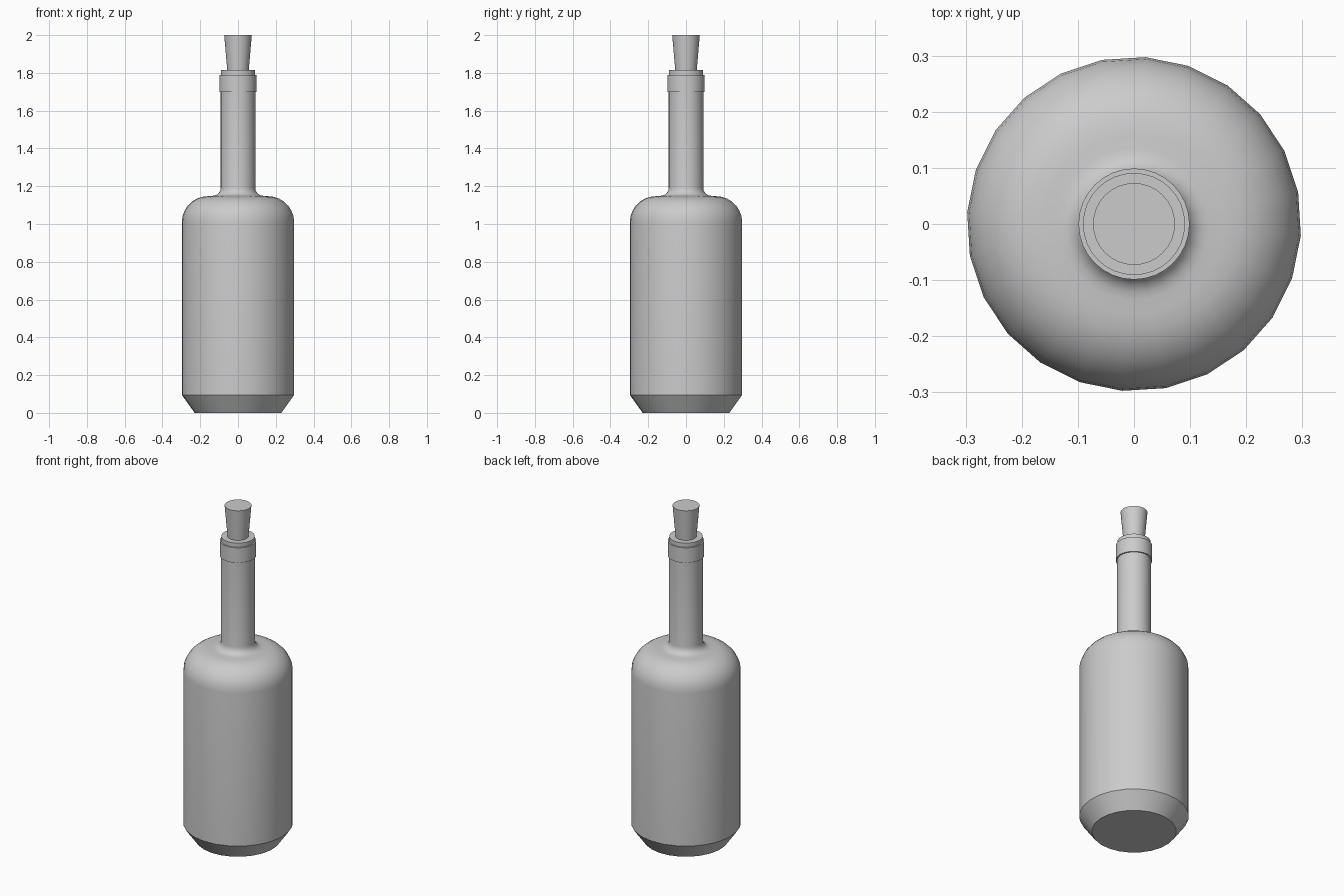
import bpy
import bmesh
import math

cube = bpy.data.objects.get("Cube")
if cube:
    bpy.data.objects.remove(cube, do_unlink=True)

# Single plain grey for the whole model
grey = bpy.data.materials.new("plain_grey")
grey.use_nodes = True
COLOUR = (0.6, 0.6, 0.6, 1.0)
grey.diffuse_color = COLOUR
grey.node_tree.nodes["Principled BSDF"].inputs["Base Color"].default_value = COLOUR


def lathe(name, profile, sides, turn=0.0):
    """Revolve a (radius, z) profile around z and cap both ends."""
    bm = bmesh.new()
    rings = []
    for r, z in profile:
        angles = [math.radians(turn) + 2 * math.pi * i / sides for i in range(sides)]
        rings.append([bm.verts.new((r * math.cos(a), r * math.sin(a), z)) for a in angles])
    for low, high in zip(rings, rings[1:]):
        for i in range(sides):
            j = (i + 1) % sides
            bm.faces.new((low[i], low[j], high[j], high[i]))
    bm.faces.new(rings[0][::-1])
    bm.faces.new(rings[-1])
    mesh = bpy.data.meshes.new(name)
    bm.to_mesh(mesh)
    bm.free()
    mesh.materials.append(grey)
    obj = bpy.data.objects.new(name, mesh)
    bpy.context.collection.objects.link(obj)
    bpy.ops.object.select_all(action="DESELECT")
    obj.select_set(True)
    bpy.context.view_layer.objects.active = obj
    bpy.ops.object.shade_smooth_by_angle(angle=math.radians(30))
    return obj


def arc(cr, cz, rr, rz, start, end, steps):
    """Points of an elliptical arc in the (radius, z) plane."""
    angles = [math.radians(start + (end - start) * i / steps) for i in range(steps + 1)]
    return [(cr + rr * math.cos(a), cz + rz * math.sin(a)) for a in angles]


# Bottle body: bevelled foot, straight wall, round shoulder, flared neck root
shoulder = arc(0.16, 1.01, 0.138, 0.137, 0, 90, 7)
neck_root = arc(0.135, 1.192, 0.043, 0.043, 270, 180, 5)
lathe("bottle_body",
      [(0.23, 0.0), (0.298, 0.095)] + shoulder + neck_root + [(0.092, 1.72)],
      24, turn=11)

# Collar and lip around the mouth
lathe("neck_collar", [(0.099, 1.70), (0.099, 1.79)], 32)
lathe("mouth_lip", [(0.091, 1.78), (0.091, 1.815)], 32)

# Tapered stopper
lathe("stopper", [(0.055, 1.79), (0.073, 2.0)], 32)
